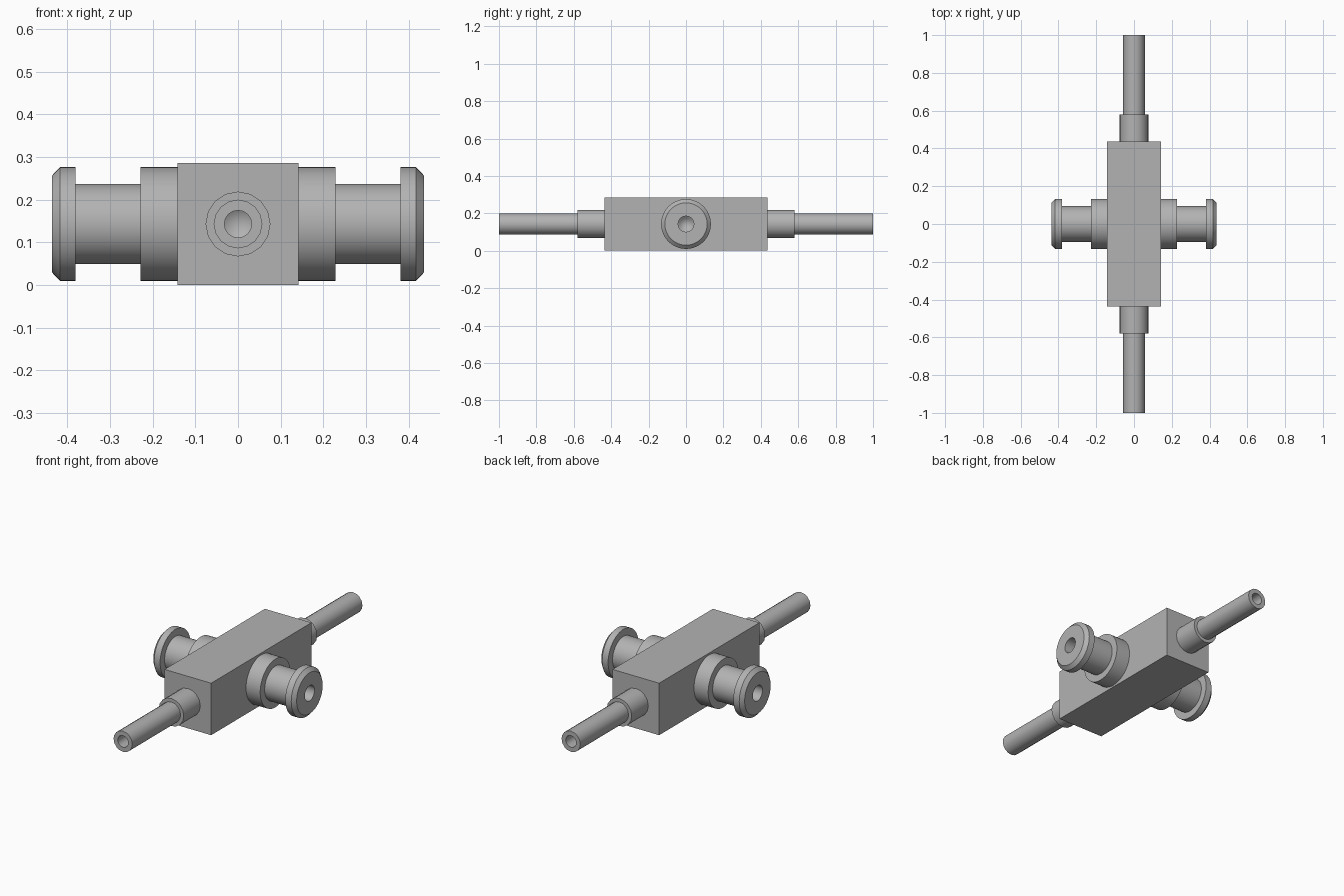
import bpy, bmesh, math
from mathutils import Matrix, Vector

cube = bpy.data.objects.get("Cube")
if cube:
    bpy.data.objects.remove(cube, do_unlink=True)

AXIS_Z = 0.143

steel = bpy.data.materials.new("grey_metal")
steel.use_nodes = True
grey = (0.45, 0.45, 0.45, 1)
steel.diffuse_color = grey
steel.node_tree.nodes["Principled BSDF"].inputs["Base Color"].default_value = grey


def add_object(name, bm):
    bmesh.ops.remove_doubles(bm, verts=bm.verts, dist=1e-5)
    bmesh.ops.recalc_face_normals(bm, faces=bm.faces)
    mesh = bpy.data.meshes.new(name)
    bm.to_mesh(mesh)
    bm.free()
    mesh.materials.append(steel)
    obj = bpy.data.objects.new(name, mesh)
    bpy.context.collection.objects.link(obj)
    return obj


def lathe(name, profile, sides, direction):
    """Spin (radius, distance) points about an axis leaving the block centre."""
    bm = bmesh.new()
    verts = [bm.verts.new((r, 0, d)) for r, d in profile]
    edges = [bm.edges.new(pair) for pair in zip(verts, verts[1:])]
    bmesh.ops.spin(bm, geom=verts + edges, cent=(0, 0, 0), axis=(0, 0, 1),
                   angle=math.tau, steps=sides, use_merge=True)
    turn = Vector(direction).to_track_quat('Z', 'Y').to_matrix().to_4x4()
    bm.transform(Matrix.Translation((0, 0, AXIS_Z)) @ turn)
    obj = add_object(name, bm)
    bpy.ops.object.select_all(action='DESELECT')
    obj.select_set(True)
    bpy.context.view_layer.objects.active = obj
    bpy.ops.object.shade_smooth_by_angle(angle=math.radians(32))


# Central block
bm = bmesh.new()
bmesh.ops.create_cube(bm, size=1)
bm.transform(Matrix.Translation((0, 0, AXIS_Z)) @ Matrix.Diagonal((0.284, 0.872, 0.286, 1)))
add_object("valve_block", bm)

# Profiles run from the blind bore, over the mouth, and down the outside
port = [(0, 0.25), (0.03, 0.27), (0.042, 0.28), (0.042, 0.436), (0.113, 0.436),
        (0.133, 0.417), (0.133, 0.381), (0.094, 0.381), (0.094, 0.228),
        (0.133, 0.228), (0.133, 0.13), (0, 0.13)]
tube = [(0, 0.60), (0.032, 0.62), (0.032, 1.0), (0.057, 1.0), (0.057, 0.57)]
sleeve = [(0, 0.58), (0.076, 0.58), (0.076, 0.42), (0, 0.42)]

# Flanged side ports
for side, sign in (("left", 1), ("right", -1)):
    lathe(side + "_flanged_port", port, 48, (sign, 0, 0))

# End tubes with their sleeves
for end, sign in (("front", -1), ("back", 1)):
    lathe(end + "_tube", tube, 16, (0, sign, 0))
    lathe(end + "_sleeve", sleeve, 16, (0, sign, 0))
